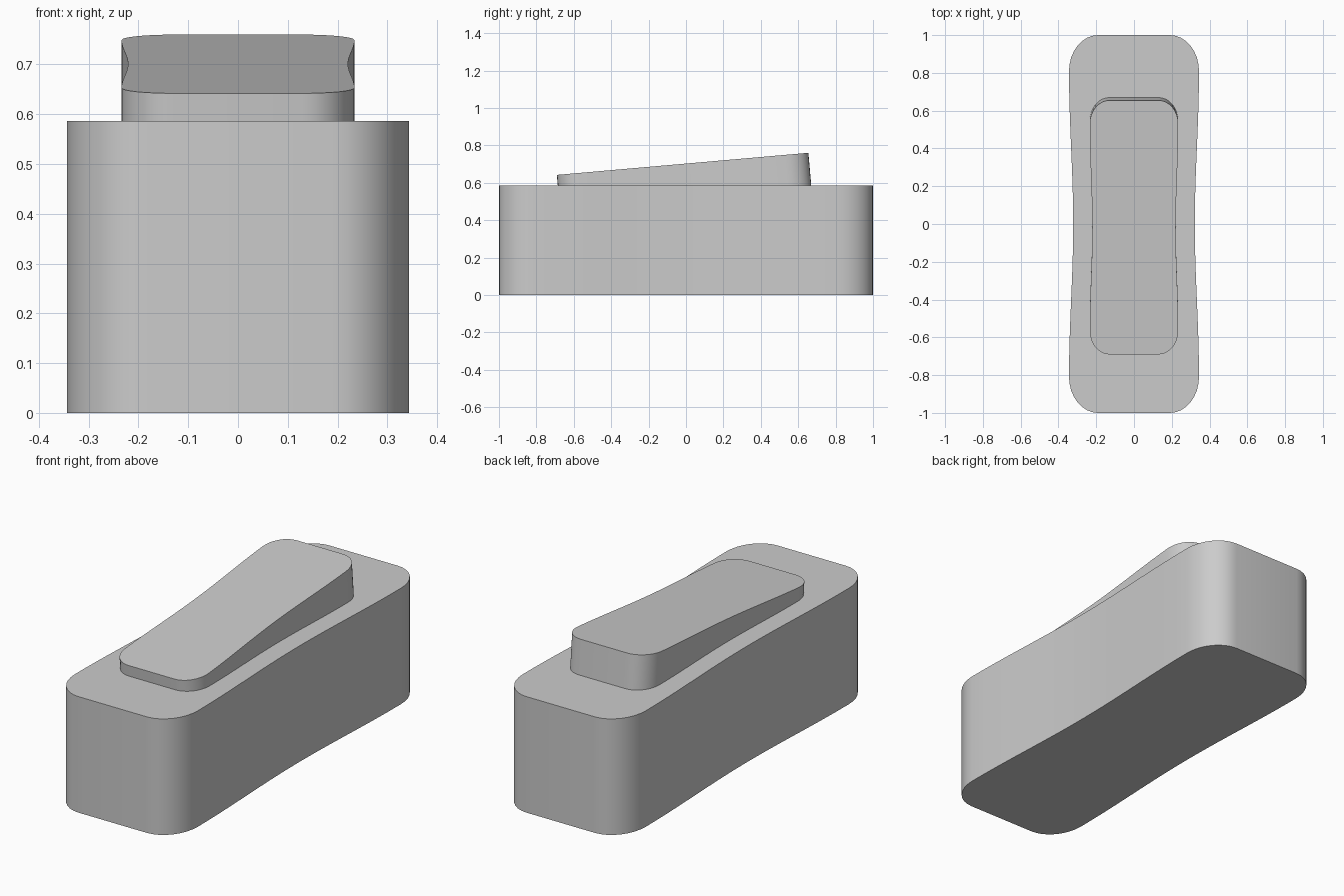
import bpy
import bmesh
from math import sin, cos, pi, atan2
from mathutils import Matrix

cube = bpy.data.objects.get("Cube")
if cube:
    bpy.data.objects.remove(cube, do_unlink=True)

# Single grey plastic
GREY = (0.6, 0.6, 0.6, 1.0)
plastic = bpy.data.materials.new("grey_plastic")
plastic.use_nodes = True
plastic.diffuse_color = GREY
plastic.node_tree.nodes["Principled BSDF"].inputs["Base Color"].default_value = GREY


def waisted_outline(width, waist, length, rx, ry, arc_steps=8, side_steps=10):
    """Rounded rectangle, in half sizes, with gently pinched long sides."""
    side_end = length - ry
    quarter = []
    for i in range(side_steps):
        t = i / side_steps
        x = waist + (width - waist) * (1 - cos(pi * t)) / 2
        quarter.append((x, side_end * t))
    for i in range(arc_steps + 1):
        a = pi / 2 * i / arc_steps
        quarter.append((width - rx + rx * cos(a), side_end + ry * sin(a)))
    # Mirror the quarter into a closed loop without repeating the waist points
    half = quarter + [(-x, y) for x, y in reversed(quarter)]
    return half + [(x, -y) for x, y in reversed(half[1:-1])]


def prism(name, outline, bottom, top, matrix=Matrix()):
    bm = bmesh.new()
    base = bm.faces.new([bm.verts.new((x, y, bottom)) for x, y in outline])
    result = bmesh.ops.extrude_face_region(bm, geom=[base], use_keep_orig=True)
    raised = [g for g in result["geom"] if isinstance(g, bmesh.types.BMVert)]
    bmesh.ops.translate(bm, verts=raised, vec=(0, 0, top - bottom))
    bmesh.ops.recalc_face_normals(bm, faces=bm.faces)
    mesh = bpy.data.meshes.new(name)
    bm.to_mesh(mesh)
    bm.free()
    mesh.materials.append(plastic)
    obj = bpy.data.objects.new(name, mesh)
    obj.matrix_world = matrix
    bpy.context.collection.objects.link(obj)
    bpy.ops.object.select_all(action="DESELECT")
    obj.select_set(True)
    bpy.context.view_layer.objects.active = obj
    bpy.ops.object.shade_smooth_by_angle(angle=pi / 6)
    return obj


# Switch body
prism("switch_body", waisted_outline(0.344, 0.322, 1.0, 0.154, 0.19), 0, 0.586)

# Rocker, tilted up towards the back and sunk into the body
tilt = atan2(0.118, 1.345)
pose = Matrix.Translation((0, -0.018, 0.701)) @ Matrix.Rotation(tilt, 4, "X")
prism("rocker", waisted_outline(0.234, 0.221, 0.675, 0.104, 0.125), -0.2, 0, pose)
